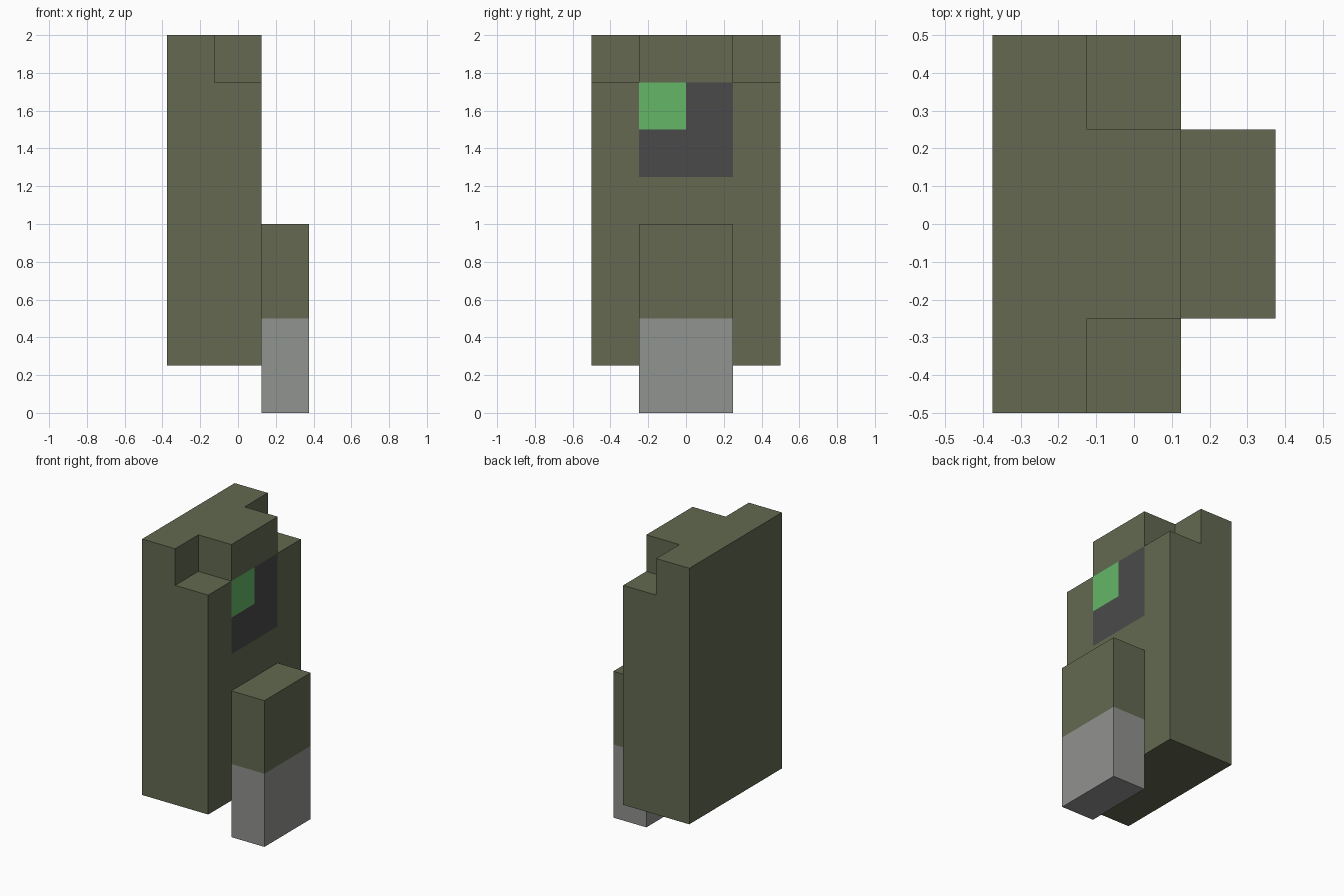
import bpy, bmesh
from mathutils import Vector

cube = bpy.data.objects.get("Cube")
if cube:
    bpy.data.objects.remove(cube, do_unlink=True)


def material(name, srgb):
    lin = [(c / 255 / 12.92) if c <= 10 else ((c / 255 + 0.055) / 1.055) ** 2.4 for c in srgb]
    m = bpy.data.materials.new(name)
    m.use_nodes = True
    m.diffuse_color = (*lin, 1)
    m.node_tree.nodes["Principled BSDF"].inputs["Base Color"].default_value = (*lin, 1)
    return m


OLIVE = material("olive casing", (99, 105, 81))
DARK = material("dark screen", (74, 74, 74))
GREEN = material("green light", (99, 182, 102))
GREY = material("grey grip", (145, 147, 144))


def box(lo, hi):
    """Box as a bmesh, given two opposite corners."""
    bm = bmesh.new()
    bmesh.ops.create_cube(bm, size=1)
    lo, hi = Vector(lo), Vector(hi)
    for v in bm.verts:
        v.co = (lo + hi) / 2 + v.co * (hi - lo)
    return bm


def cut(bm, axis, pos):
    """Slice edges into the whole mesh across one axis."""
    co, no = Vector(), Vector()
    co[axis], no[axis] = pos, 1
    bmesh.ops.bisect_plane(bm, geom=bm.verts[:] + bm.edges[:] + bm.faces[:],
                           plane_co=co, plane_no=no)


def finish(bm, name, mats, rule):
    """Colour faces by a rule, merge flat neighbours and make the object."""
    bm.normal_update()
    for f in bm.faces:
        f.material_index = rule(f.calc_center_median(), f.normal)
    bmesh.ops.dissolve_limit(bm, angle_limit=0.01, verts=bm.verts[:],
                             edges=bm.edges[:], delimit={'MATERIAL'})
    bmesh.ops.recalc_face_normals(bm, faces=bm.faces[:])
    me = bpy.data.meshes.new(name)
    bm.to_mesh(me)
    bm.free()
    for m in mats:
        me.materials.append(m)
    ob = bpy.data.objects.new(name, me)
    bpy.context.collection.objects.link(ob)
    return ob


# Main casing, sliced for the T-shaped cap and the screen
bm = box((-0.375, -0.5, 0.25), (0.125, 0.5, 1.75))
for axis, pos in ((0, -0.125), (1, -0.25), (1, 0), (1, 0.25), (2, 1.25), (2, 1.5)):
    cut(bm, axis, pos)

# Raise the cap, leaving the two corners on the +x side low
bm.normal_update()
cap = []
for f in bm.faces:
    c = f.calc_center_median()
    if f.normal.z > 0.9 and (c.x < -0.125 or abs(c.y) < 0.25):
        cap.append(f)
new = bmesh.ops.extrude_face_region(bm, geom=cap)["geom"]
bmesh.ops.translate(bm, vec=(0, 0, 0.25),
                    verts=[g for g in new if isinstance(g, bmesh.types.BMVert)])
old = [f for f in cap if f.is_valid]
if old:
    bmesh.ops.delete(bm, geom=old, context='FACES')


# Dark screen with a green quarter on the +x side
def casing_colour(c, n):
    if n.x > 0.9 and c.x > 0.12 and abs(c.y) < 0.25 and 1.25 < c.z < 1.75:
        return 2 if c.y < 0 and c.z > 1.5 else 1
    return 0


finish(bm, "casing", (OLIVE, DARK, GREEN), casing_colour)

# Handle block, grey on its lower half
bm = box((0.125, -0.25, 0), (0.375, 0.25, 1))
cut(bm, 2, 0.5)
finish(bm, "handle", (OLIVE, GREY), lambda c, n: int(c.z < 0.5))
